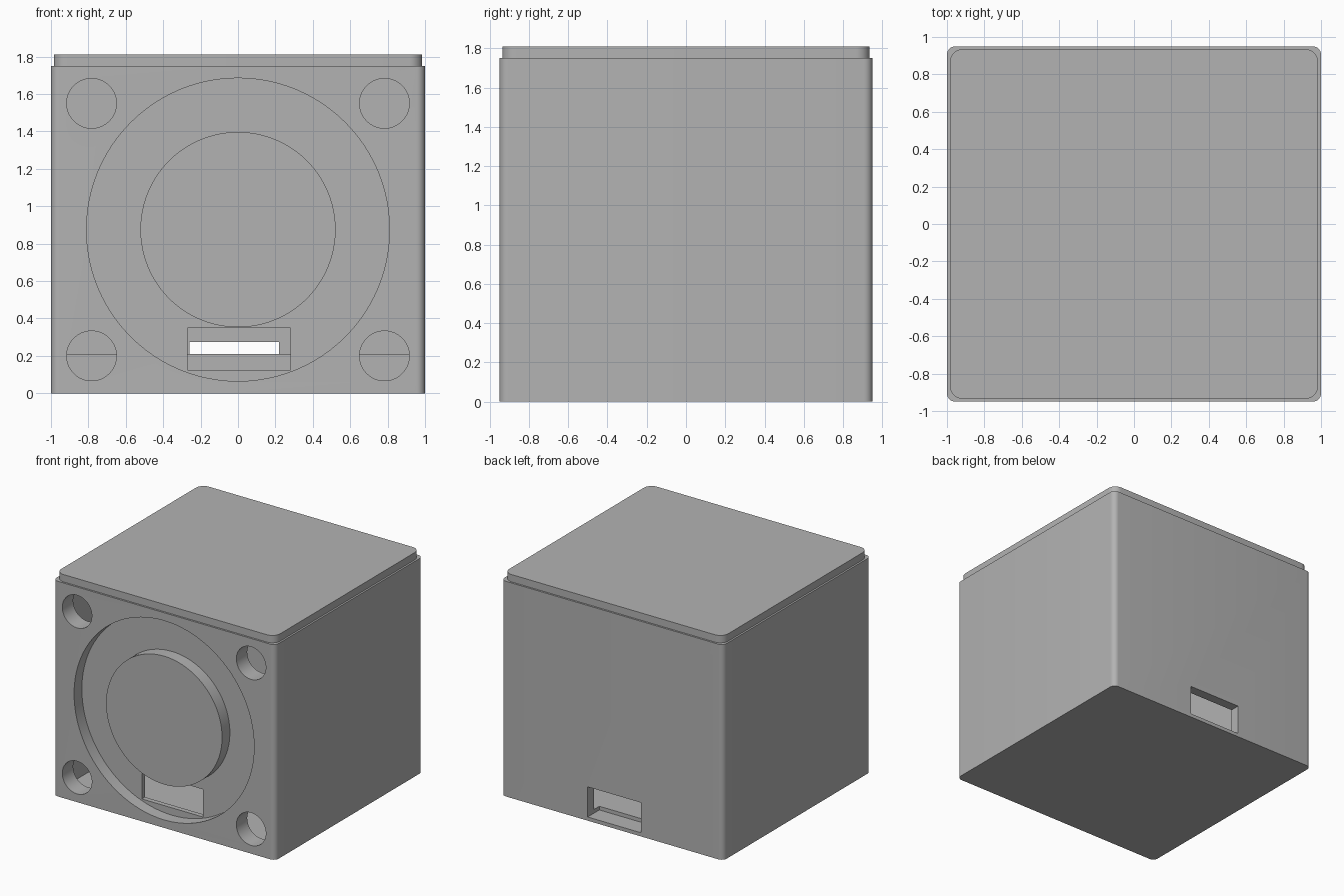
import bpy, bmesh, math
from mathutils import Matrix

if "Cube" in bpy.data.objects:
    bpy.data.objects.remove(bpy.data.objects["Cube"], do_unlink=True)

grey = bpy.data.materials.new("plain grey")
grey.use_nodes = True
colour = (0.45, 0.45, 0.45, 1)
grey.diffuse_color = colour
grey.node_tree.nodes["Principled BSDF"].inputs["Base Color"].default_value = colour


def finish(name, bm):
    mesh = bpy.data.meshes.new(name)
    bm.to_mesh(mesh)
    bm.free()
    mesh.materials.append(grey)
    obj = bpy.data.objects.new(name, mesh)
    bpy.context.collection.objects.link(obj)
    return obj


def box(name, x, y, z, radius=0):
    """Box between (min, max) pairs, with optional rounded upright edges."""
    bm = bmesh.new()
    bmesh.ops.create_cube(bm, size=1)
    for v in bm.verts:
        v.co = [sum(p) / 2 + c * (p[1] - p[0]) for c, p in zip(v.co, (x, y, z))]
    if radius:
        upright = [e for e in bm.edges
                   if abs(e.verts[0].co.z - e.verts[1].co.z) > 0.01]
        bmesh.ops.bevel(bm, geom=upright, offset=radius, segments=8,
                        profile=0.5, affect='EDGES')
    return finish(name, bm)


def disc(name, x, z, radius, y, sides=96):
    """Cylinder lying along y between a (min, max) pair."""
    bm = bmesh.new()
    turn = (Matrix.Translation((x, sum(y) / 2, z))
            @ Matrix.Rotation(math.pi / 2, 4, 'X'))
    bmesh.ops.create_cone(bm, cap_ends=True, segments=sides, radius1=radius,
                          radius2=radius, depth=y[1] - y[0], matrix=turn)
    return finish(name, bm)


def smooth(obj):
    bpy.ops.object.select_all(action='DESELECT')
    obj.select_set(True)
    bpy.context.view_layer.objects.active = obj
    bpy.ops.object.shade_smooth_by_angle(angle=math.radians(30))


def combine(obj, other, operation):
    mod = obj.modifiers.new(other.name, 'BOOLEAN')
    mod.operation = operation
    mod.solver = 'EXACT'
    mod.object = other
    bpy.ops.object.select_all(action='DESELECT')
    bpy.context.view_layer.objects.active = obj
    bpy.ops.object.modifier_apply(modifier=mod.name)
    bpy.data.objects.remove(other, do_unlink=True)


front, back, top, mid = -0.95, 0.95, 1.75, 0.875
groove_floor, inner_front = front + 0.10, front + 0.14

# Hollow case, open under the lid
case = box("case", (-1, 1), (front, back), (0, top), 0.045)
cavity = box("cavity_cutter", (-0.94, 0.94), (inner_front, back - 0.08),
             (0.06, top + 0.1))
combine(case, cavity, 'DIFFERENCE')

# Round recess with a flush raised disc in the front
recess = disc("recess_cutter", 0, mid, 0.81, (front - 0.1, groove_floor))
combine(recess, disc("disc_core", 0, mid, 0.522, (front - 0.2, back), 96),
        'DIFFERENCE')
combine(case, recess, 'DIFFERENCE')

# Corner holes through the front wall
for x in (-0.783, 0.783):
    for z in (0.2, 1.55):
        combine(case, disc("hole_cutter", x, z, 0.133,
                           (front - 0.1, inner_front + 0.05), 64), 'DIFFERENCE')

# Front and back slots
combine(case, box("front_slot_cutter", (-0.27, 0.28),
                  (front - 0.1, inner_front + 0.05), (0.125, 0.35)), 'DIFFERENCE')
combine(case, box("back_slot_cutter", (-0.26, 0.22),
                  (back - 0.15, back + 0.1), (0.03, 0.275)), 'DIFFERENCE')
smooth(case)

# Low divider on the inside floor
box("inner_ledge", (-0.94, 0.94), (0, 0.15), (0.06, 0.21))

# Slightly inset lid
lid = box("lid", (-0.985, 0.985), (front + 0.015, back - 0.015), (top, 1.81), 0.07)
smooth(lid)
